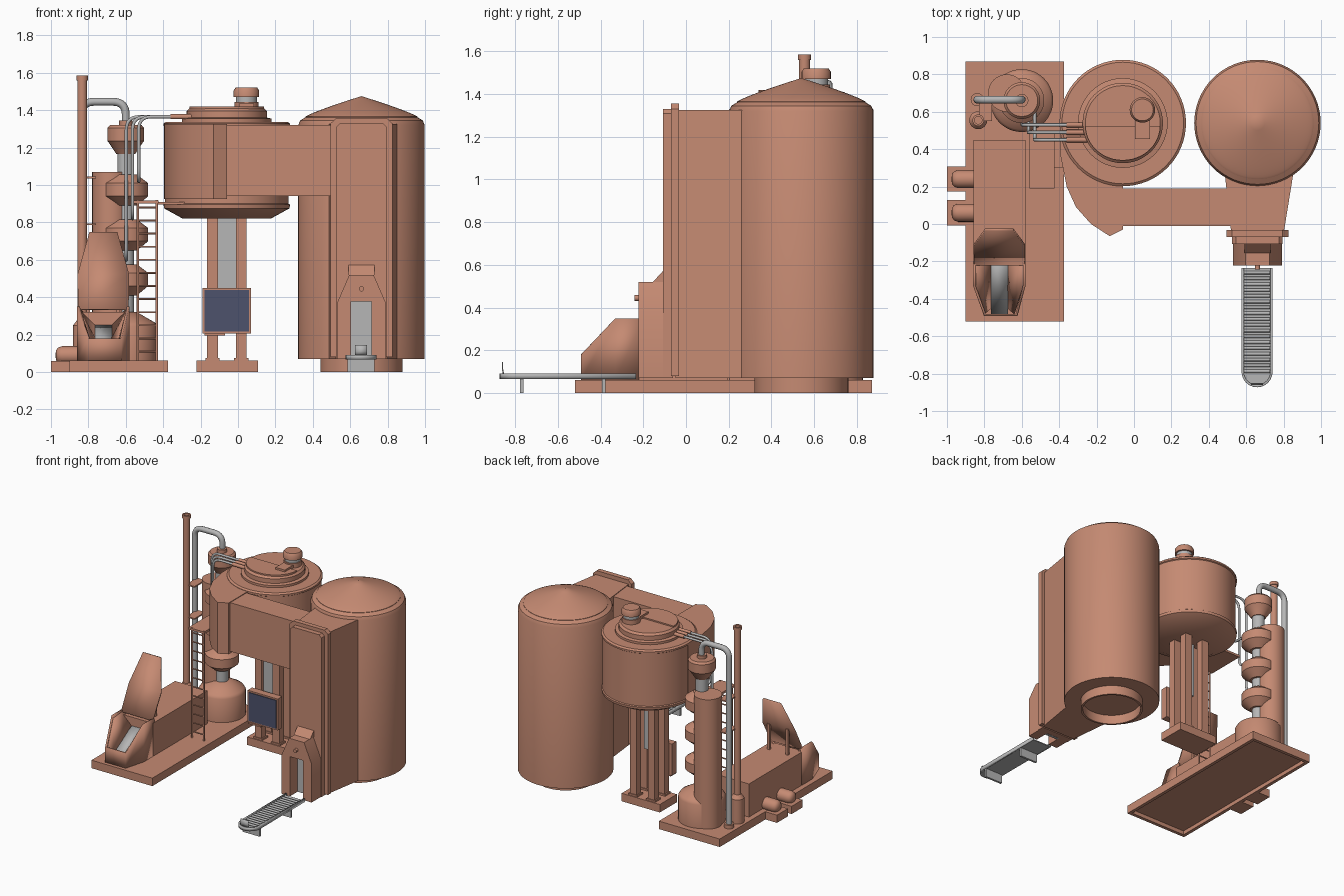
import bpy, bmesh, math
from mathutils import Vector


def mat(name, rgb):
    m = bpy.data.materials.new(name)
    m.diffuse_color = (*rgb, 1)
    return m


CLAY = mat("clay_brown", (0.56, 0.255, 0.17))
GREY = mat("light_grey", (0.47, 0.47, 0.47))
NAVY = mat("dark_blue", (0.075, 0.085, 0.15))


def finish(name, bm, m, angle=35, solid=0):
    bmesh.ops.remove_doubles(bm, verts=bm.verts, dist=1e-5)
    bmesh.ops.recalc_face_normals(bm, faces=bm.faces)
    me = bpy.data.meshes.new(name)
    bm.to_mesh(me)
    bm.free()
    me.materials.append(m)
    ob = bpy.data.objects.new(name, me)
    bpy.context.collection.objects.link(ob)
    if solid:
        mod = ob.modifiers.new("thickness", 'SOLIDIFY')
        mod.thickness, mod.offset = solid, 0
    bpy.ops.object.select_all(action='DESELECT')
    ob.select_set(True)
    bpy.context.view_layer.objects.active = ob
    bpy.ops.object.shade_smooth_by_angle(angle=math.radians(angle))
    return ob


def lathe(name, c, prof, m=CLAY, n=48):
    """Spin a (radius, z) profile around a vertical axis at c."""
    bm = bmesh.new()
    vs = [bm.verts.new((c[0] + r, c[1], z)) for r, z in prof]
    es = [bm.edges.new(p) for p in zip(vs, vs[1:])]
    bmesh.ops.spin(bm, geom=vs + es, cent=(c[0], c[1], 0), axis=(0, 0, 1),
                   angle=math.tau, steps=n)
    return finish(name, bm, m)


def cyl(name, c, r, z0, z1, m=CLAY, n=32):
    return lathe(name, c, [(0, z0), (r, z0), (r, z1), (0, z1)], m, n)


def prism(name, pts, a, b, axis='z', m=CLAY):
    """Extrude an outline: (x,y) along z, (x,z) along y, or (y,z) along x."""
    put = {'z': lambda p, t: (p[0], p[1], t), 'y': lambda p, t: (p[0], t, p[1]),
           'x': lambda p, t: (t, p[0], p[1])}[axis]
    bm = bmesh.new()
    lo, hi = ([bm.verts.new(put(p, t)) for p in pts] for t in (a, b))
    bm.faces.new(lo)
    bm.faces.new(hi)
    for i in range(len(pts)):
        j = (i + 1) % len(pts)
        bm.faces.new((lo[i], lo[j], hi[j], hi[i]))
    return finish(name, bm, m)


def box(name, x0, x1, y0, y1, z0, z1, m=CLAY):
    return prism(name, [(x0, y0), (x1, y0), (x1, y1), (x0, y1)], z0, z1, 'z', m)


def strips(name, rows, thick, m=CLAY):
    """Loft point rows into a sheet and thicken it."""
    bm = bmesh.new()
    g = [[bm.verts.new(p) for p in r] for r in rows]
    for a, b in zip(g, g[1:]):
        for i in range(len(a) - 1):
            bm.faces.new((a[i], a[i + 1], b[i + 1], b[i]))
    return finish(name, bm, m, solid=thick)


def tube(name, pts, r, m=GREY, bend=0.07):
    """Round pipe along points with rounded corners."""
    P = [Vector(p) for p in pts]
    path = [P[0]]
    for a, b, c in zip(P, P[1:], P[2:]):
        s, e = b + (a - b).normalized() * bend, b + (c - b).normalized() * bend
        path += [s.lerp(b, t / 8).lerp(b.lerp(e, t / 8), t / 8) for t in range(9)]
    path.append(P[-1])
    cu = bpy.data.curves.new(name, 'CURVE')
    cu.dimensions, cu.bevel_depth, cu.bevel_resolution, cu.use_fill_caps = '3D', r, 3, True
    sp = cu.splines.new('POLY')
    sp.points.add(len(path) - 1)
    for q, v in zip(sp.points, path):
        q.co = (*v, 1)
    cu.materials.append(m)
    ob = bpy.data.objects.new(name, cu)
    bpy.context.collection.objects.link(ob)
    return ob


# Left base plate, hollow underneath
box("base_plate", -0.90, -0.375, -0.52, 0.87, 0.03, 0.062)
for n, d in (("left", (-0.90, -0.875, -0.52, 0.87)), ("right", (-0.40, -0.375, -0.52, 0.87)),
             ("front", (-0.875, -0.40, -0.52, -0.495)), ("back", (-0.875, -0.40, 0.845, 0.87))):
    box("base_rim_" + n, *d, 0, 0.03)

# Large silo with hollow foot ring
S = (0.66, 0.54)
dome = [(0.30 * math.cos(t), 1.365 + 0.11 * (1 - math.cos(t)) ** 0.85)
        for t in [math.pi / 2 * i / 12 for i in range(13)]]
lathe("silo", S, [(0, 0.07), (0.338, 0.07), (0.338, 1.32), (0.328, 1.345), (0.30, 1.362)] + dome, n=64)
lathe("silo_foot", S, [(0.205, 0.07), (0.205, 0), (0.22, 0), (0.22, 0.07)])

# Dispensing tower in front of the silo
prism("tower_body", [(0.48, 0.32), (0.86, 0.32), (0.80, -0.05), (0.52, -0.05)], 0.07, 1.325)
prism("tower_flange", [(0.495, 0.08), (0.825, 0.08), (0.825, 1.33), (0.795, 1.357),
                       (0.525, 1.357), (0.495, 1.33)], -0.07, -0.033, 'y')
prism("tower_front", [(0.525, 0.07), (0.795, 0.07), (0.795, 1.31), (0.775, 1.33),
                      (0.545, 1.33), (0.525, 1.31)], -0.108, -0.06, 'y')
hood = [(0.53, 0.07), (0.605, 0.07), (0.605, 0.378), (0.715, 0.378), (0.715, 0.07), (0.79, 0.07),
        (0.79, 0.37), (0.725, 0.52), (0.595, 0.52), (0.53, 0.37)]
prism("outlet_hood", hood, -0.222, -0.10, 'y')
prism("hood_roof", [(-0.155, 0.52), (-0.10, 0.52), (-0.10, 0.58)], 0.59, 0.73, 'x')
box("outlet_door", 0.605, 0.715, -0.13, -0.11, 0.07, 0.378, GREY)
tube("hood_button", [(0.66, -0.215, 0.445), (0.66, -0.242, 0.445)], 0.014, CLAY)

# Roller conveyor with rounded end
oval = [(0.735, -0.235)] + [(0.658 + 0.077 * math.cos(t), -0.79 - 0.077 * math.sin(t))
        for t in [math.pi * i / 12 for i in range(13)]] + [(0.581, -0.235)]
prism("conveyor_bed", oval, 0.066, 0.073, m=GREY)
strips("conveyor_rail", [[(x, y, 0.066) for x, y in oval], [(x, y, 0.092) for x, y in oval]], 0.012, GREY)
for i in range(18):
    y = -0.26 - i * 0.031
    tube("conveyor_roller", [(0.588, y, 0.08), (0.728, y, 0.08)], 0.009, GREY)
for y in (-0.77, -0.385):
    box("conveyor_leg", 0.585, 0.731, y - 0.008, y + 0.008, 0, 0.068, GREY)
strips("conveyor_stop", [[(x, -0.855 - d, z) for x in (0.625, 0.691)]
                         for d, z in ((0, 0.09), (0.004, 0.11), (0.004, 0.145))], 0.006, GREY)

# Mixer drum, lid and vent
M = (-0.06, 0.54)
lathe("mixer_drum", M, [(0, 0.82), (0.235, 0.82), (0.335, 0.875), (0.338, 0.895), (0.33, 0.90),
                        (0.33, 1.31), (0.338, 1.315), (0.338, 1.328), (0.325, 1.338), (0, 1.338)], n=64)
lathe("mixer_lid", M, [(0.24, 1.33), (0.24, 1.355), (0.215, 1.36), (0.215, 1.395), (0.20, 1.41), (0, 1.41)])
prism("lid_hatch", [(-0.06 - 0.2 * math.cos(t), 0.525 - 0.185 * math.sin(t))
                    for t in [math.pi * i / 24 for i in range(25)]], 1.40, 1.42)
V = (0.045, 0.61)
cyl("vent_base", V, 0.064, 1.40, 1.445)
cyl("vent_neck", V, 0.056, 1.44, 1.475, GREY)
lathe("vent_cap", V, [(0, 1.47), (0.068, 1.47), (0.068, 1.505), (0.058, 1.52), (0, 1.52)])
box("vent_latch", 0.005, 0.085, 0.455, 0.60, 1.40, 1.435)

# Bridge duct from mixer to tower
prism("duct_elbow", [(-0.395, 0.54), (-0.392, 0.36), (-0.36, 0.20), (-0.31, 0.09), (-0.23, 0.0),
                     (-0.13, -0.065), (-0.06, -0.03), (-0.06, 0.54)], 0.925, 1.325)
box("bridge_duct", -0.07, 0.58, -0.01, 0.19, 0.94, 1.32)

# Mixer stand and control panel
box("stand_foot", -0.222, 0.107, 0.43, 0.64, 0, 0.062)
for x in (-0.165, -0.012):
    for y in (0.445, 0.57):
        box("stand_column", x, x + 0.057, y, y + 0.055, 0.06, 0.83)
        box("column_shoe", x - 0.01, x + 0.067, y - 0.007, y + 0.062, 0.06, 0.075)
box("stand_core", -0.11, -0.01, 0.47, 0.53, 0.40, 0.83, GREY)
box("panel_frame", -0.19, 0.07, 0.39, 0.445, 0.205, 0.45)
box("panel_face", -0.178, 0.058, 0.384, 0.391, 0.217, 0.438, NAVY)
box("panel_tray", -0.18, -0.07, 0.38, 0.445, 0.195, 0.207)

# Scrubber column: stacked drums on a core, plus a plain tank behind
C = (-0.60, 0.66)
lathe("scrubber_base", C, [(0, 0.06), (0.168, 0.06), (0.168, 0.245), (0.155, 0.265), (0.06, 0.32), (0, 0.32)])
cyl("scrubber_core", C, 0.045, 0.30, 1.20, GREY)
for z in (0.41, 0.65, 0.89):
    lathe("scrubber_drum", C, [(0, z), (0.06, z), (0.12, z + 0.05), (0.12, z + 0.12), (0.06, z + 0.165), (0, z + 0.165)])
lathe("scrubber_head", C, [(0, 1.165), (0.05, 1.165), (0.093, 1.23), (0.098, 1.235), (0.098, 1.305),
                           (0.085, 1.32), (0.035, 1.32), (0.035, 1.345), (0, 1.345)])
cyl("scrubber_tank", (-0.68, 0.70), 0.10, 0.06, 1.07)

# Chimney and exhaust pipe
K = (-0.833, 0.555)
lathe("chimney", K, [(0, 0.06), (0.048, 0.06), (0.048, 0.25), (0.026, 0.28), (0.026, 1.56),
                     (0.031, 1.56), (0.031, 1.585), (0.02, 1.585), (0.02, 1.5), (0, 1.5)], n=24)
tube("exhaust_pipe", [(-0.60, 0.665, 1.31), (-0.60, 0.665, 1.445), (-0.838, 0.665, 1.445), (-0.838, 0.665, 0.06)], 0.021)
cyl("exhaust_foot", (-0.838, 0.665), 0.035, 0.06, 0.09)
for z in (0.79, 1.04):
    box("chimney_bracket", -0.83, -0.76, 0.55, 0.68, z - 0.005, z + 0.005)

# Three hoses from the mixer lid down to the scrubber
for i, zb in enumerate((0.60, 0.82, 1.02)):
    x, y = -0.597 + 0.033 * i, 0.53 - 0.04 * i
    tube("hose", [(-0.30, y, 1.365), (x, y, 1.365), (x, y, zb), (x, 0.60, zb)], 0.009)
    tube("hose_joint", [(-0.36, y, 1.365), (-0.24, y, 1.365)], 0.014, CLAY)

# Ladder and platform
for x in (-0.535, -0.435):
    tube("ladder_rail", [(x, 0.20, 0.06), (x, 0.20, 0.92)], 0.007, CLAY)
for i in range(12):
    z = 0.11 + i * 0.07
    tube("ladder_rung", [(-0.535, 0.20, z), (-0.435, 0.20, z)], 0.005, CLAY)
box("platform", -0.56, -0.425, 0.19, 0.50, 0.90, 0.917)
box("platform_link", -0.43, -0.26, 0.30, 0.50, 0.895, 0.908)

# Feed housing, open hopper and raised flap
box("feed_housing", -0.858, -0.58, -0.22, 0.45, 0.06, 0.32)
plan = [(-0.853, -0.20, 0.35), (-0.853, -0.33, 0.35), (-0.797, -0.487, 0.18),
        (-0.628, -0.487, 0.18), (-0.587, -0.33, 0.35), (-0.587, -0.20, 0.35)]
strips("hopper_wall", [[(x, y, 0.06) for x, y, z in plan], plan], 0.014)
for side, s in (("left", -1), ("right", 1)):
    strips("hopper_slope_" + side, [[(-0.72 + s * 0.128, -0.2, 0.34), (-0.72 + s * 0.045, -0.2, 0.26)],
                                    [(-0.72 + s * 0.128, -0.33, 0.33), (-0.72 + s * 0.045, -0.33, 0.18)],
                                    [(-0.72 + s * 0.08, -0.48, 0.17), (-0.72 + s * 0.045, -0.45, 0.10)]], 0.006)
strips("hopper_chute", [[(-0.765, y, z), (-0.675, y, z)] for y, z in ((-0.2, 0.26), (-0.33, 0.18), (-0.48, 0.09))], 0.008, GREY)
strips("hopper_flap", [[(-0.72 - w, y, z), (-0.72 + w, y, z)]
                       for w, y, z in ((0.135, -0.215, 0.335), (0.138, -0.115, 0.52), (0.075, -0.03, 0.745))], 0.014)
for x in (-0.80, -0.64):
    box("flap_strut", x - 0.01, x + 0.01, -0.12, -0.10, 0.31, 0.52)

# Pump motors on the left edge
for y in (0.24, 0.06):
    box("pump_foot", -1.0, -0.89, y - 0.067, y + 0.067, 0, 0.06)
    ob = lathe("pump_motor", (0, 0), [(0, 0), (0.048, 0), (0.048, 0.10), (0.042, 0.12), (0.028, 0.132), (0, 0.137)], n=24)
    ob.rotation_euler = (0, -math.pi / 2, 0)
    ob.location = (-0.84, y, 0.09)
